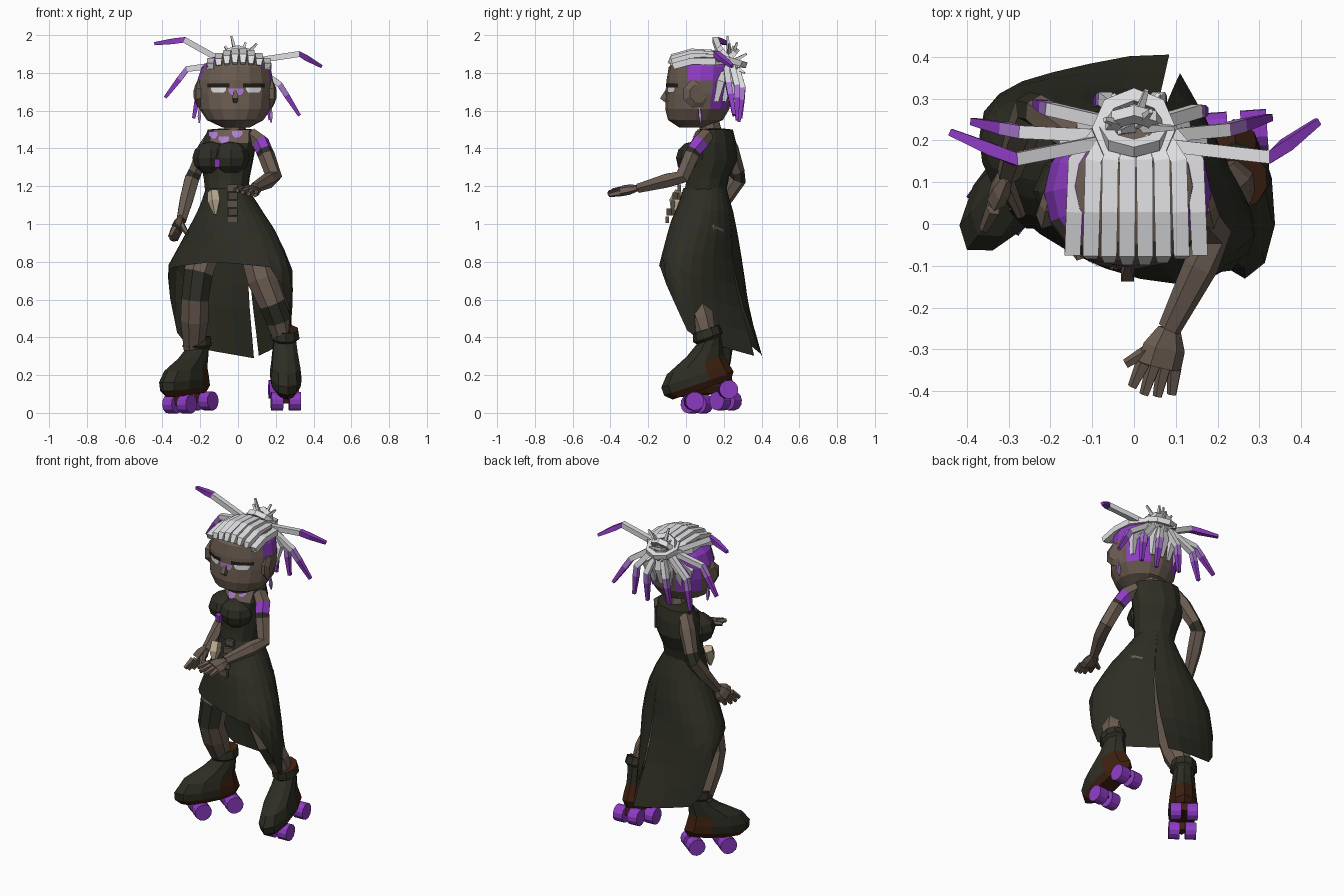
import bpy, bmesh
from math import sin, cos, pi, radians
from mathutils import Vector, Matrix

cube = bpy.data.objects.get("Cube")
if cube:
    bpy.data.objects.remove(cube)

COLOURS = {"skin": (.147, .108, .083), "dark_cloth": (.027, .027, .018), "white_hair": (.74, .74, .76),
           "purple": (.27, .045, .55), "lavender": (.42, .2, .66), "brown_leather": (.048, .015, .005),
           "bone": (.5, .42, .29), "near_black": (.015, .012, .01), "old_metal": (.1, .085, .065)}
MATS = {}
for key, rgb in COLOURS.items():
    m = bpy.data.materials.new(key)
    m.use_nodes = True
    m.diffuse_color = (*rgb, 1)
    m.node_tree.nodes["Principled BSDF"].inputs["Base Color"].default_value = (*rgb, 1)
    MATS[key] = m


def finish(name, bm, mats, matrix=None, fix=True):
    if matrix:
        bm.transform(matrix)
    if fix:
        bmesh.ops.recalc_face_normals(bm, faces=bm.faces)
    me = bpy.data.meshes.new(name)
    bm.to_mesh(me)
    bm.free()
    for key in mats:
        me.materials.append(MATS[key])
    ob = bpy.data.objects.new(name, me)
    bpy.context.collection.objects.link(ob)
    return ob


def skin_rings(bm, rings, seg_mats=None, cap=True):
    rows = [[bm.verts.new(p) for p in ring] for ring in rings]
    n = len(rows[0])
    for k in range(len(rows) - 1):
        for i in range(n):
            j = (i + 1) % n
            f = bm.faces.new((rows[k][i], rows[k][j], rows[k + 1][j], rows[k + 1][i]))
            f.material_index = seg_mats[k] if seg_mats else 0
    if cap:
        bm.faces.new(rows[0])
        bm.faces.new(rows[-1]).material_index = seg_mats[-1] if seg_mats else 0


def loft(name, rings, n, mats, yaw=0):
    """Stack of horizontal ellipses: z, centre x, centre y, radius x, radius y."""
    bm = bmesh.new()
    turn = Matrix.Rotation(yaw, 3, 'Z')
    skin_rings(bm, [[Vector((cx, cy, z)) + turn @ Vector((rx * sin(2 * pi * i / n), -ry * cos(2 * pi * i / n), 0))
                     for i in range(n)] for z, cx, cy, rx, ry in rings])
    return finish(name, bm, mats)


def tube(name, pts, sides, mats, ref=(0, 1, 0), flat=(1, 1), segs=None):
    """Polygon swept along points given as x, y, z, radius."""
    bm = bmesh.new()
    ps = [Vector(p[:3]) for p in pts]
    out = []
    for k, p in enumerate(ps):
        t = (ps[min(k + 1, len(ps) - 1)] - ps[max(k - 1, 0)]).normalized()
        u = t.cross(Vector(ref)).normalized()
        v = u.cross(t)
        out.append([p + pts[k][3] * (u * flat[0] * cos(a) + v * flat[1] * sin(a))
                    for a in [2 * pi * (i + .5) / sides for i in range(sides)]])
    skin_rings(bm, out, segs)
    return finish(name, bm, mats)


def paint(ob, index, rule):
    for f in ob.data.polygons:
        if rule(f.center, f.normal):
            f.material_index = index


def decal(name, target, x, z, w, h, mat, taper=1, lift=.005):
    """Thin plate laid over the front of a target."""
    bpy.context.view_layer.update()
    bm = bmesh.new()
    rows = []
    for s in (-.5, 0, .5):
        row = []
        for k in range(6):
            px = x + (k / 5 - .5) * w * (taper if s < 0 else 1)
            loc = target.ray_cast((px, -1, z + s * h), (0, 1, 0))[1]
            row.append(bm.verts.new(loc - Vector((0, lift, 0))))
        rows.append(row)
    for a, b in zip(rows, rows[1:]):
        for k in range(5):
            bm.faces.new((a[k], a[k + 1], b[k + 1], b[k]))
    finish(name, bm, [mat], fix=False)


# Head, with shaved purple sides
head = loft("head", [(1.51, -.01, .03, .07, .065), (1.55, -.015, .05, .15, .145), (1.61, -.015, .06, .19, .17),
                     (1.69, -.015, .07, .202, .175), (1.76, -.015, .075, .2, .178), (1.83, -.01, .08, .183, .172),
                     (1.88, 0, .09, .14, .14), (1.9, 0, .1, .08, .09)], 16, ["skin", "purple"])
paint(head, 1, lambda c, n: abs(c.x) > .08 and c.z < 1.87
      and ((c.z > 1.76 and c.y > .01) or (c.z > 1.83 and c.y > -.03) or (c.z > 1.6 and c.y > .12)))
tube("nose", [(-.015, -.085, 1.74, .005), (-.015, -.122, 1.665, .022), (-.015, -.085, 1.63, .006)], 4, ["skin"], (1, 0, 0))
tube("neck", [(-.03, .14, 1.42, .07), (-.01, .12, 1.56, .055)], 8, ["skin"])
for s, label in ((-1, "right"), (1, "left")):
    x = -.01 + s * .093
    decal(label + "_eye", head, x, 1.71, .08, .03, "white_hair", .7)
    decal(label + "_lash", head, x, 1.733, .115, .02, "near_black", lift=.008)
    # Ears and thin earrings
    e = -.015 + s * .19
    tube(label + "_ear", [(e - s * .03, .055, 1.69, .06), (e, .06, 1.69, .08), (e + s * .015, .065, 1.69, .05)],
         8, ["skin"])
    tube(label + "_earring", [(e, .07, 1.62, .005), (e, .075, 1.57, .012), (e, .08, 1.535, .004)], 4, ["lavender"])
decal("nose_paint", head, -.01, 1.7, .08, .035, "lavender", .6)

# Combed-back braids over the crown
for i in range(8):
    u = i / 3.5 - 1
    x, drop = .005 + u * .148, .05 * u * u
    tube(f"crown_braid_{i}", [(x, -.088 + .03 * u * u, 1.85 - drop * .4, .018), (x * 1.03, -.07, 1.885 - drop, .027),
                              (x, .03, 1.912 - drop, .028), (x * .97, .15, 1.905 - drop * .9, .028),
                              (x * .55, .23, 1.86, .02)], 4, ["white_hair"], (1, 0, 0), (.9, .98))
# Braids up the back of the head
for i in range(7):
    a = radians(-57 + i * 19)
    tube(f"back_braid_{i}", [(.17 * sin(a), .07 + .165 * cos(a), 1.65, .016), (.19 * sin(a), .08 + .185 * cos(a), 1.75, .028),
                             (.05 * sin(a), .2 + .05 * cos(a), 1.86, .022)], 4, ["white_hair"], (1, .1, 0))
# Knotted bun
for k, (tilt, size) in enumerate(((-.3, .085), (.9, .06), (-.9, .07))):
    bm = bmesh.new()
    rings = []
    for i in range(8):
        a = 2 * pi * i / 8
        rings.append([Vector(((size + .022 * cos(b)) * cos(a), (size + .022 * cos(b)) * sin(a), .022 * sin(b)))
                      for b in (pi / 4, 3 * pi / 4, 5 * pi / 4, 7 * pi / 4)])
    skin_rings(bm, rings + [rings[0]], cap=False)
    bmesh.ops.remove_doubles(bm, verts=bm.verts, dist=.0001)
    finish(f"bun_loop_{k}", bm, ["white_hair"], Matrix.Translation((0, .225, 1.87)) @ Matrix.Rotation(tilt, 4, 'X'))
# Loose locks with dyed tips: root, bend, tip
LOCKS = [((-.06, .2, 1.85), (-.285, .155, 1.975), (-.44, .22, 1.955)), ((-.06, .21, 1.85), (-.27, .22, 1.82), (-.385, .245, 1.67)),
         ((.06, .19, 1.86), (.325, .16, 1.9), (.44, .245, 1.835)), ((.06, .21, 1.85), (.22, .225, 1.74), (.325, .255, 1.575)),
         ((-.05, .24, 1.85), (-.2, .275, 1.74), (-.235, .29, 1.56)), ((.05, .24, 1.85), (.15, .27, 1.73), (.17, .27, 1.55)),
         ((-.02, .26, 1.85), (-.07, .3, 1.72), (-.09, .29, 1.56)), ((.02, .26, 1.85), (.06, .3, 1.72), (.07, .28, 1.54))]
for i, (root, bend, tip) in enumerate(LOCKS):
    mid = Vector(bend).lerp(Vector(tip), .35)
    tube(f"loose_lock_{i}", [(*root, .022), (*bend, .022), (*mid, .021), (*tip, .012)], 4,
         ["white_hair", "lavender", "purple"], (0, 1, 0), segs=[0, 2 if i in (0, 2) else 1, 2])
for i, tip in enumerate(((-.035, .22, 1.995), (.1, .23, 1.955), (.04, .27, 1.96), (.03, .32, 1.9), (-.05, .31, 1.83),
                         (.06, .31, 1.8), (-.07, .25, 1.94))):
    tube(f"bun_spike_{i}", [(0, .23, 1.85, .018), (*tip, .007)], 4, ["white_hair"], (1, .2, 0))

# Bodice, turned slightly to one side, with open neckline
bodice = loft("bodice", [(1.16, -.06, .1, .115, .11), (1.24, -.06, .115, .125, .11), (1.34, -.06, .14, .145, .13),
                         (1.43, -.045, .145, .15, .115), (1.5, -.035, .155, .135, .085), (1.505, -.03, .15, .07, .05)],
              12, ["dark_cloth", "skin"], radians(-22))
paint(bodice, 1, lambda c, n: c.z > 1.44 and n.y < -.3 and -.15 < c.x < .06)
for s, label in ((-1, "right"), (1, "left")):
    bm = bmesh.new()
    bmesh.ops.create_uvsphere(bm, u_segments=8, v_segments=6, radius=.1)
    finish(label + "_bust", bm, ["dark_cloth"], Matrix.Translation((-.09 + s * .052, .06 + s * -.018, 1.35))
           @ Matrix.Diagonal((1, .95, .88, 1)))
for x, z, w in ((-.13, 1.47, .045), (-.005, 1.475, .055), (-.075, 1.445, .055)):
    decal("necklace_plate", bodice, x, z, w, .036, "lavender", .4)
tube("pendant", [(-.11, -.035, 1.345, .022), (-.11, -.03, 1.3, .018)], 4, ["purple"])

# Skirt: turned with the hips, open at the front, split at the back
LEVELS = [(1.19, -.06, .1, .11, .115), (1.1, -.045, .1, .158, .138), (1.0, -.035, .09, .225, .165), (.78, -.04, .085, .353, .19),
          (.6, -.037, .115, .358, .2), (.27, -.04, .17, .335, .28)]
HEM = [(-190, .28), (-120, .36), (-104, .45), (-90, .66), (-70, .76), (0, .8), (55, .77), (78, .61), (95, .44), (125, .38),
       (190, .27)]


def lookup(table, v):
    for a, b in zip(table, table[1:]):
        if min(a[0], b[0]) - 1e-6 <= v <= max(a[0], b[0]) + 1e-6:
            f = (v - a[0]) / (b[0] - a[0])
            return [p + (q - p) * f for p, q in zip(a, b)][1:]


bm = bmesh.new()
cols = []
turn = Matrix.Rotation(radians(-25), 3, 'Z')
for i in range(25):
    u = i / 24
    hem = lookup(HEM, -182 + u * 353)[0]
    col = []
    for k in range(8):
        t = k / 7
        a = radians(-182 + u * (360 - 7 * t * t))
        z = 1.19 + (hem - 1.19) * t
        cx, cy, rx, ry = lookup(LEVELS, z)
        depth = cos(a)
        if depth < 0:  # flat panels meeting in a ridge behind
            depth += (abs(sin(a)) - 1 - depth) * .7 * t * t
        col.append(bm.verts.new(Vector((cx, cy, z)) + turn @ Vector((rx * sin(a), -ry * depth, 0))))
    cols.append(col)
for a, b in zip(cols, cols[1:]):
    for k in range(7):
        bm.faces.new((a[k], a[k + 1], b[k + 1], b[k]))
finish("skirt", bm, ["dark_cloth"], fix=False)
# Belt charms
tube("fang_charm", [(-.13, -.03, 1.17, .032), (-.125, -.055, 1.12, .036), (-.12, -.07, 1.05, .008)], 5, ["bone"])
for k in range(5):
    bm = bmesh.new()
    bmesh.ops.create_cube(bm, size=1)
    finish(f"chain_link_{k}", bm, ["old_metal"], Matrix.Translation((-.03, -.035 - .016 * k, 1.19 - k * .042))
           @ Matrix.Rotation(k % 2 * .5, 4, 'Z') @ Matrix.Diagonal((.055, .018, .036, 1)))

# Arms
tube("right_arm", [(-.13, .2, 1.47, .042), (-.17, .23, 1.4, .048), (-.225, .27, 1.28, .04), (-.245, .275, 1.235, .044),
                   (-.27, .21, 1.14, .041), (-.3, .12, 1.02, .029)], 6, ["skin", "dark_cloth"], segs=[0, 0, 1, 0, 0])
tube("left_arm", [(.07, .11, 1.47, .042), (.12, .075, 1.43, .048), (.14, .04, 1.385, .045), (.15, .03, 1.365, .045),
                  (.19, -.02, 1.25, .043), (.16, -.1, 1.23, .042), (.085, -.25, 1.19, .028)], 6,
     ["skin", "purple", "dark_cloth"], (1, 0, 0), segs=[0, 1, 2, 0, 0, 0])


def hand(label, wrist, knuckles, across, thumb):
    w, k, ac = Vector(wrist), Vector(knuckles), Vector(across)
    d = (k - w).normalized()
    tube(label + "_palm", [(*w, .028), (*w.lerp(k, .5), .052), (*k, .055)], 6, ["skin"], across, (.48, 1))
    for i in range(4):
        base = k + ac * (i - 1.5) * .026
        end = base + d * (.08 - .012 * abs(i - 1.4)) + ac * (i - 1.5) * .007
        tube(f"{label}_finger_{i}", [(*base, .019), (*end, .012)], 5, ["skin"], across)
    tube(label + "_thumb", [(*w.lerp(k, .3), .02), (*thumb, .012)], 5, ["skin"], across)


hand("right", (-.3, .12, 1.03), (-.325, .07, .97), (.3, .9, -.2), (-.27, .02, .95))
hand("left", (.085, -.25, 1.19), (.06, -.34, 1.175), (.95, -.2, -.25), (-.02, -.335, 1.18))

# Legs with torn dark patches at the knees
right_leg = tube("right_leg", [(-.13, .12, 1.0, .09), (-.21, .07, .74, .083), (-.228, .06, .6, .077), (-.23, .1, .5, .08),
                               (-.235, .18, .33, .055)], 8, ["skin", "dark_cloth"])
left_leg = tube("left_leg", [(.06, .12, .98, .09), (.13, .05, .7, .085), (.18, .05, .58, .075), (.215, .08, .49, .072),
                             (.25, .12, .36, .05)], 8, ["skin", "dark_cloth"])
paint(right_leg, 1, lambda c, n: .6 < c.z < .72 and n.y < -.2)
paint(left_leg, 1, lambda c, n: .5 < c.z < .58 and n.y < -.5)

# Roller boots
BOOT = [(-.01, 0, -.01, .055, .165), (.025, 0, -.015, .08, .195), (.07, 0, -.02, .085, .19), (.125, 0, 0, .078, .16),
        (.18, 0, .07, .068, .1), (.225, 0, .11, .062, .068), (.24, 0, .11, .08, .082), (.285, 0, .115, .072, .075)]
for label, place, yaw, pitch in (("right", (-.27, .11, .108), -37, 5), ("left", (.25, .09, .137), 4, 19)):
    M = Matrix.Translation(place) @ Matrix.Rotation(radians(yaw), 4, 'Z') @ Matrix.Rotation(radians(pitch), 4, 'X')
    boot = loft(label + "_boot", BOOT, 10, ["dark_cloth", "brown_leather"])
    paint(boot, 1, lambda c, n: c.z < .02 or (c.z < .1 and c.y > .02) or c.z > .28)
    boot.data.transform(M)
    for y in (-.07, .12):
        bm = bmesh.new()
        bmesh.ops.create_cube(bm, size=1)
        finish(label + "_truck", bm, ["brown_leather"], M @ Matrix.Translation((0, y, -.03)) @ Matrix.Diagonal((.04, .04, .06, 1)))
        for x in (-.047, .047):
            bm = bmesh.new()
            bmesh.ops.create_cone(bm, cap_ends=True, segments=12, radius1=.05, radius2=.05, depth=.062)
            finish(label + "_wheel", bm, ["purple"], M @ Matrix.Translation((x, y, -.055)) @ Matrix.Rotation(pi / 2, 4, 'Y'))
